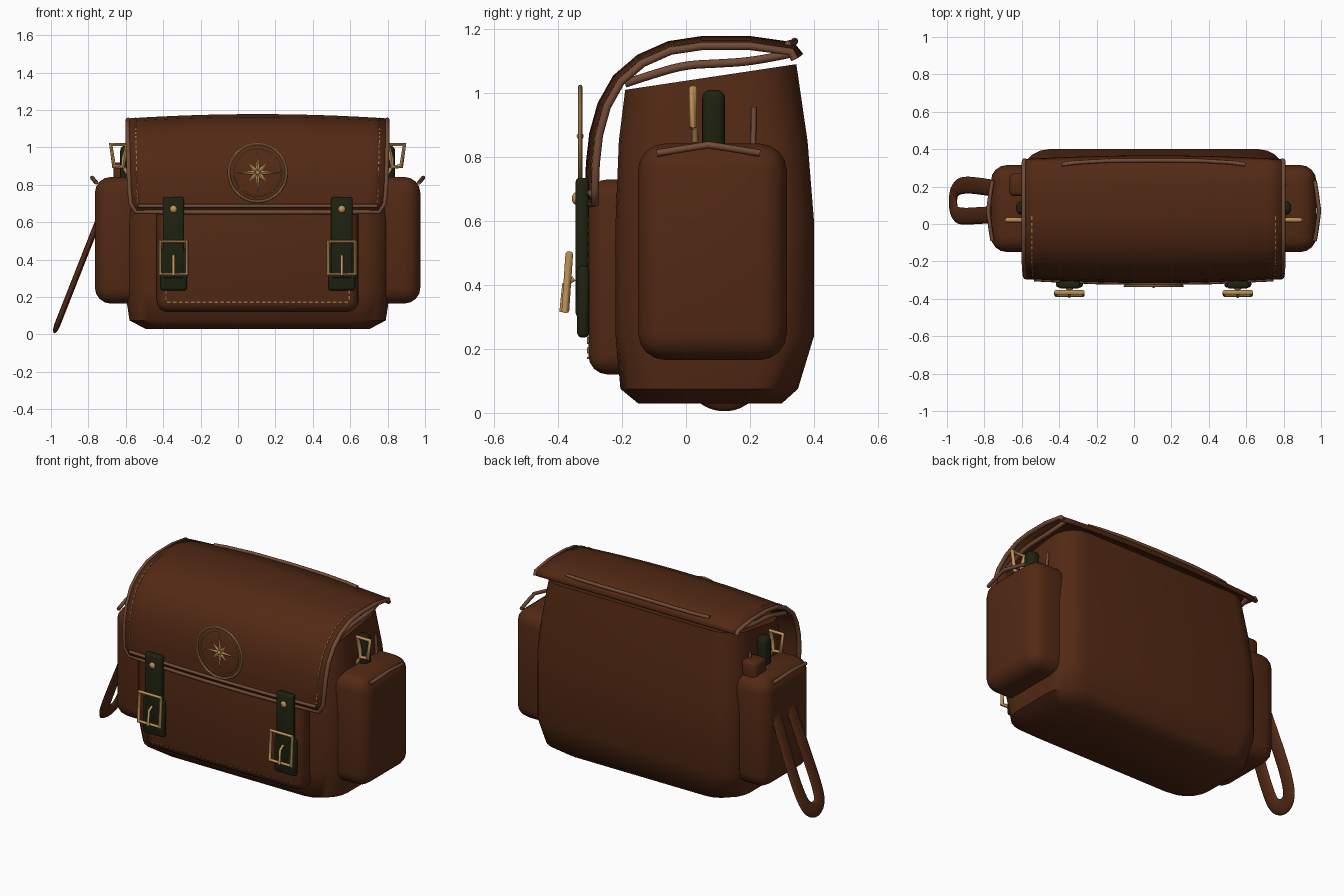
import bpy, bmesh
from math import sin, cos, pi, radians
from mathutils import Vector, Matrix

if "Cube" in bpy.data.objects:
    bpy.data.objects.remove(bpy.data.objects["Cube"])

CX = 0.105  # middle of the bag


def material(name, rgb):
    m = bpy.data.materials.new(name)
    m.use_nodes = True
    m.diffuse_color = (*rgb, 1)
    m.node_tree.nodes["Principled BSDF"].inputs["Base Color"].default_value = (*rgb, 1)
    return m


LEATHER = material("brown leather", (0.085, 0.022, 0.007))
PIPING = material("light brown piping", (0.17, 0.07, 0.037))
GREEN = material("dark green strap", (0.013, 0.016, 0.005))
BRASS = material("brass", (0.52, 0.29, 0.10))
THREAD = material("tan thread", (0.30, 0.16, 0.05))


def finish(ob, mat, angle=40):
    ob.data.materials.clear()
    ob.data.materials.append(mat)
    bpy.ops.object.select_all(action='DESELECT')
    ob.select_set(True)
    bpy.context.view_layer.objects.active = ob
    bpy.ops.object.shade_smooth_by_angle(angle=radians(angle))
    return ob


def from_bmesh(name, bm, mat, angle=40):
    bmesh.ops.recalc_face_normals(bm, faces=bm.faces)
    me = bpy.data.meshes.new(name)
    bm.to_mesh(me)
    bm.free()
    ob = bpy.data.objects.new(name, me)
    bpy.context.collection.objects.link(ob)
    return finish(ob, mat, angle)


def box(name, lo, hi, mat, bevel=0.0, segments=4):
    """Rounded box between two corners."""
    bm = bmesh.new()
    lo, hi = Vector(lo), Vector(hi)
    bmesh.ops.create_cube(bm, size=1)
    for v in bm.verts:
        v.co = Vector((a + b) / 2 + c * abs(b - a) for a, b, c in zip(lo, hi, v.co))
    if bevel:
        bmesh.ops.bevel(bm, geom=bm.edges[:], offset=bevel, segments=segments,
                        profile=0.5, affect='EDGES')
    return from_bmesh(name, bm, mat, 50)


def tube(name, pts, r, mat, cyclic=False, smooth=False):
    """Round cord along a path."""
    cu = bpy.data.curves.new(name, 'CURVE')
    cu.dimensions = '3D'
    cu.bevel_depth, cu.bevel_resolution, cu.use_fill_caps = r, 2, True
    sp = cu.splines.new('NURBS' if smooth else 'POLY')
    sp.points.add(len(pts) - 1)
    for p, co in zip(sp.points, pts):
        p.co = (*co, 1)
    sp.use_cyclic_u = cyclic
    if smooth:
        sp.order_u, sp.use_endpoint_u, sp.resolution_u = 3, True, 5
    ob = bpy.data.objects.new(name, cu)
    bpy.context.collection.objects.link(ob)
    bpy.ops.object.select_all(action='DESELECT')
    ob.select_set(True)
    bpy.context.view_layer.objects.active = ob
    bpy.ops.object.convert(target='MESH')
    return finish(bpy.context.object, mat, 50)


def stitches(name, paths, size=0.006, step=0.032):
    """Dashes laid along straight runs."""
    bm = bmesh.new()
    for a, b in paths:
        a, b = Vector(a), Vector(b)
        d = b - a
        n = max(1, round(d.length / step))
        rot = d.to_track_quat('X', 'Z').to_matrix().to_4x4()
        for i in range(n):
            at = Matrix.Translation(a + d * ((i + 0.5) / n))
            shape = Matrix.Diagonal((d.length / n * 0.6, size, size, 1))
            bmesh.ops.create_cube(bm, size=1, matrix=at @ rot @ shape)
    return from_bmesh(name, bm, THREAD)


# Bag body: rounded rectangles stacked upward (z, half width, front, back, slope)
bm = bmesh.new()
rings = []
for z, hx, y0, y1, slope in [
        (0.03, 0.60, -0.15, 0.30, 0), (0.075, 0.685, -0.205, 0.35, 0),
        (0.24, 0.71, -0.22, 0.40, 0), (0.60, 0.71, -0.22, 0.40, 0),
        (0.85, 0.69, -0.21, 0.38, 0), (1.05, 0.665, -0.19, 0.345, 0.15)]:
    r, ring, cy = 0.15, [], (y0 + y1) / 2
    for k, (sx, sy) in enumerate([(1, 1), (-1, 1), (-1, -1), (1, -1)]):
        for j in range(6):
            a = (k + j / 5) * pi / 2
            y = cy + sy * ((y1 - y0) / 2 - r) + r * sin(a)
            x = CX + sx * (hx - r) + r * cos(a)
            ring.append(bm.verts.new((x, y, z + slope * (y - cy))))
    rings.append(ring)
for a, b in zip(rings, rings[1:]):
    for i in range(len(a)):
        j = (i + 1) % len(a)
        bm.faces.new((a[i], a[j], b[j], b[i]))
bm.faces.new(rings[0])
bm.faces.new(rings[-1])
from_bmesh("bag_body", bm, LEATHER, 50)

# Front pocket and its stitching
box("front_pocket", (CX - 0.54, -0.305, 0.12), (CX + 0.54, -0.14, 0.73), LEATHER, 0.06)
yf = -0.306
stitches("front_pocket_stitching", [
    ((CX - 0.49, yf, 0.172), (CX + 0.49, yf, 0.172)),
    ((CX - 0.49, yf, 0.18), (CX - 0.49, yf, 0.24)),
    ((CX + 0.49, yf, 0.18), (CX + 0.49, yf, 0.62))])

# Flap: side profile (y, z, half width) swept across with a slight bulge
profile = [(0.347, 1.11, 0.69), (0.33, 1.137, 0.693), (0.2, 1.155, 0.693),
           (0.05, 1.155, 0.693), (-0.05, 1.14, 0.693), (-0.14, 1.10, 0.693),
           (-0.21, 1.04, 0.693), (-0.255, 0.96, 0.69), (-0.28, 0.87, 0.688),
           (-0.29, 0.78, 0.685), (-0.293, 0.70, 0.678), (-0.292, 0.655, 0.65)]
normals = []
for i in range(len(profile)):
    a, b = profile[max(i - 1, 0)], profile[min(i + 1, len(profile) - 1)]
    normals.append(Vector((0, b[1] - a[1], a[0] - b[0])).normalized())


def flap_point(i, u, lift=0.0):
    y, z, w = profile[i]
    return Vector((CX + u * w, y, z)) + normals[i] * (0.023 * (1 - u * u) + lift)


bm = bmesh.new()
N = 16
grid = [[bm.verts.new(flap_point(i, 2 * j / N - 1)) for j in range(N + 1)]
        for i in range(len(profile))]
for a, b in zip(grid, grid[1:]):
    for j in range(N):
        bm.faces.new((a[j], b[j], b[j + 1], a[j + 1]))
flap = from_bmesh("flap", bm, LEATHER, 60)
centre = min(flap.data.polygons, key=lambda p: p.center.y)
solid = flap.modifiers.new("thickness", 'SOLIDIFY')
solid.thickness = 0.018
solid.offset = -1 if centre.normal.y < 0 else 1

last = len(profile) - 1
border = [flap_point(i, -1, -0.008) for i in range(last + 1)]
border += [flap_point(last, u / 4, -0.004) for u in range(-3, 4)]
border += [flap_point(i, 1, -0.008) for i in range(last, -1, -1)]
tube("flap_piping", border, 0.013, PIPING)
tube("flap_lower_piping", [(CX + u * 0.64, -0.297 - 0.02 * (1 - u * u), 0.687)
                           for u in (-1, -0.5, 0, 0.5, 1)], 0.010, PIPING)
tube("flap_rear_piping", [(CX + u * 0.49, 0.34 - 0.022 * u ** 4, 1.153 + 0.009 * (1 - u * u))
                          for u in (-1, -0.85, -0.5, 0, 0.5, 0.85, 1)], 0.011, PIPING)
for side, u in (("right", -0.94), ("left", 0.94)):
    line = [flap_point(i, u, 0.001) for i in range(3, last)]
    stitches(side + "_flap_stitching", list(zip(line, line[1:])))

# Parts on both ends of the bag
for side, s in (("right", -1), ("left", 1)):
    def at(h, y, z):
        return (CX + s * h, y, z)

    box(side + "_side_pocket", at(0.58, -0.15, 0.165), at(0.87, 0.315, 0.842), LEATHER, 0.085)
    tube(side + "_pocket_piping", [at(0.862, -0.09, 0.812), at(0.872, -0.03, 0.822),
         at(0.885, 0.07, 0.838), at(0.872, 0.17, 0.822), at(0.862, 0.23, 0.812)], 0.011, PIPING)
    tube(side + "_opening_piping", [at(0.655, -0.19, 1.03), at(0.665, -0.1, 1.06),
         at(0.67, 0, 1.088), at(0.67, 0.1, 1.092), at(0.665, 0.22, 1.10),
         at(0.65, 0.335, 1.125)], 0.013, PIPING, smooth=True)
    box(side + "_green_tab", at(0.66, 0.05, 0.78), at(0.735, 0.122, 1.01), GREEN, 0.028)
    tube(side + "_end_buckle", [at(0.70, 0.022, 1.015), at(0.785, 0.022, 1.015),
         at(0.768, 0.022, 0.90), at(0.72, 0.022, 0.895), at(0.715, 0.022, 0.94)],
         0.013, BRASS, cyclic=True)
    tube(side + "_buckle_pin", [at(0.69, 0.028, 0.85), at(0.72, 0.028, 0.90)], 0.01, BRASS)
    tube(side + "_body_seam", [at(0.70, 0.21, 0.82), at(0.69, 0.212, 0.955)], 0.009, PIPING)

# Front straps, each with a buckle
for side, s in (("right", -1), ("left", 1)):
    x = CX + s * 0.45
    box(side + "_front_strap", (x - 0.057, -0.345, 0.30), (x + 0.057, -0.305, 0.735), GREEN, 0.012, 2)
    box(side + "_strap_base", (x - 0.072, -0.34, 0.235), (x + 0.072, -0.303, 0.46), GREEN, 0.014, 2)
    tube(side + "_front_buckle", [(x - 0.073, -0.365, 0.497), (x + 0.073, -0.365, 0.497),
         (x + 0.073, -0.377, 0.32), (x - 0.073, -0.377, 0.32)], 0.012, BRASS, cyclic=True)
    tube(side + "_buckle_prong", [(x, -0.35, 0.42), (x, -0.38, 0.40), (x, -0.388, 0.315)],
         0.008, BRASS)
    bpy.ops.mesh.primitive_uv_sphere_add(segments=16, ring_count=8, radius=0.02,
                                         location=(x, -0.343, 0.67))
    rivet = finish(bpy.context.object, BRASS)
    rivet.name, rivet.scale = side + "_strap_rivet", (1, 0.7, 1)

# Compass emblem: two rings and an eight point star
EC = Vector((CX, -0.331, 0.865))
for name, r, thick in (("emblem_outer_ring", 0.154, 0.007), ("emblem_inner_ring", 0.127, 0.003)):
    bpy.ops.mesh.primitive_torus_add(major_segments=48, minor_segments=8, major_radius=r,
                                     minor_radius=thick, location=EC, rotation=(pi / 2, 0, 0))
    finish(bpy.context.object, BRASS).name = name
bm = bmesh.new()
for k in range(8):
    length = 0.118 if k % 2 == 0 else 0.085
    spin = Matrix.Translation(EC) @ Matrix.Rotation(k * pi / 4, 4, 'Y')
    tip, left, right, peak = [bm.verts.new(spin @ Vector(p)) for p in (
        (0, 0, length), (-0.011, 0, 0.026), (0.011, 0, 0.026), (0, -0.006, 0.02))]
    hub = bm.verts.new(EC)
    for f in ((tip, left, peak), (tip, peak, right), (left, hub, peak),
              (hub, right, peak), (tip, right, hub, left)):
        bm.faces.new(f)
from_bmesh("emblem_star", bm, BRASS, 10)
bpy.ops.mesh.primitive_uv_sphere_add(segments=12, ring_count=6, radius=0.011, location=EC)
finish(bpy.context.object, BRASS).name = "emblem_hub"

# Shoulder strap: flattened loop hanging off the right end, and its stub
loop = tube("shoulder_strap", [(0, 0.07, 0.66), (0, 0.085, 0.4), (0, 0.09, 0.2),
            (0, 0.07, 0.07), (0, 0, 0.035), (0, -0.07, 0.07), (0, -0.08, 0.2),
            (0, -0.075, 0.4), (0, -0.07, 0.66)], 0.045, LEATHER, smooth=True)
loop.scale = (0.36, 1, 1)
loop.rotation_euler = (0, radians(21.5), 0)
loop.location = (-0.984, 0.12, 0.006)
box("strap_stub", (-0.665, 0.15, 0.78), (-0.56, 0.27, 0.92), LEATHER, 0.02, 2)
